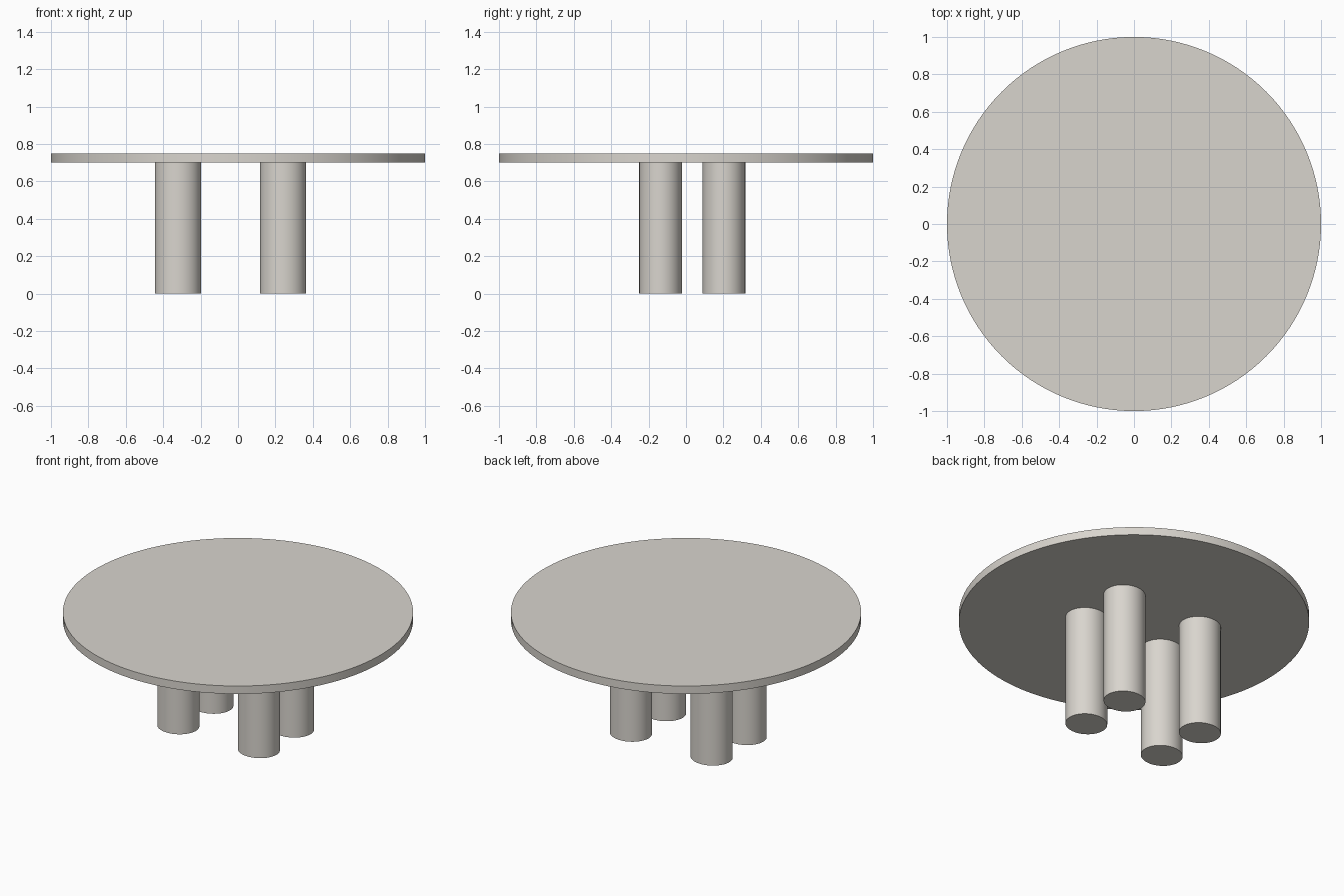
import bpy
import math

if "Cube" in bpy.data.objects:
    bpy.data.objects.remove(bpy.data.objects["Cube"])

# One warm grey for the whole table
grey = bpy.data.materials.new("warm_grey")
grey.diffuse_color = (0.694, 0.665, 0.617, 1.0)
grey.use_nodes = True
grey.node_tree.nodes["Principled BSDF"].inputs["Base Color"].default_value = grey.diffuse_color


def disc(name, x, y, z0, z1, rx, ry, sides):
    """Upright (elliptical) cylinder from z0 to z1, smooth side and sharp rims."""
    bpy.ops.mesh.primitive_cylinder_add(vertices=sides, radius=1, depth=1,
                                        location=(x, y, (z0 + z1) / 2))
    ob = bpy.context.object
    ob.name = name
    ob.scale = (rx, ry, z1 - z0)
    bpy.ops.object.transform_apply(location=False, rotation=False, scale=True)
    bpy.ops.object.shade_smooth_by_angle(angle=math.radians(30))
    ob.data.materials.append(grey)
    return ob


# Round table top
disc("table_top", 0, 0, 0.70, 0.75, 1.0, 1.0, 128)

# Four thick, slightly oval legs, set a little off centre
for side, x in (("left", -0.321), ("right", 0.241)):
    for end, y in (("front", -0.136), ("back", 0.203)):
        disc(f"{end}_{side}_leg", x, y, 0.0, 0.70, 0.123, 0.114, 64)
